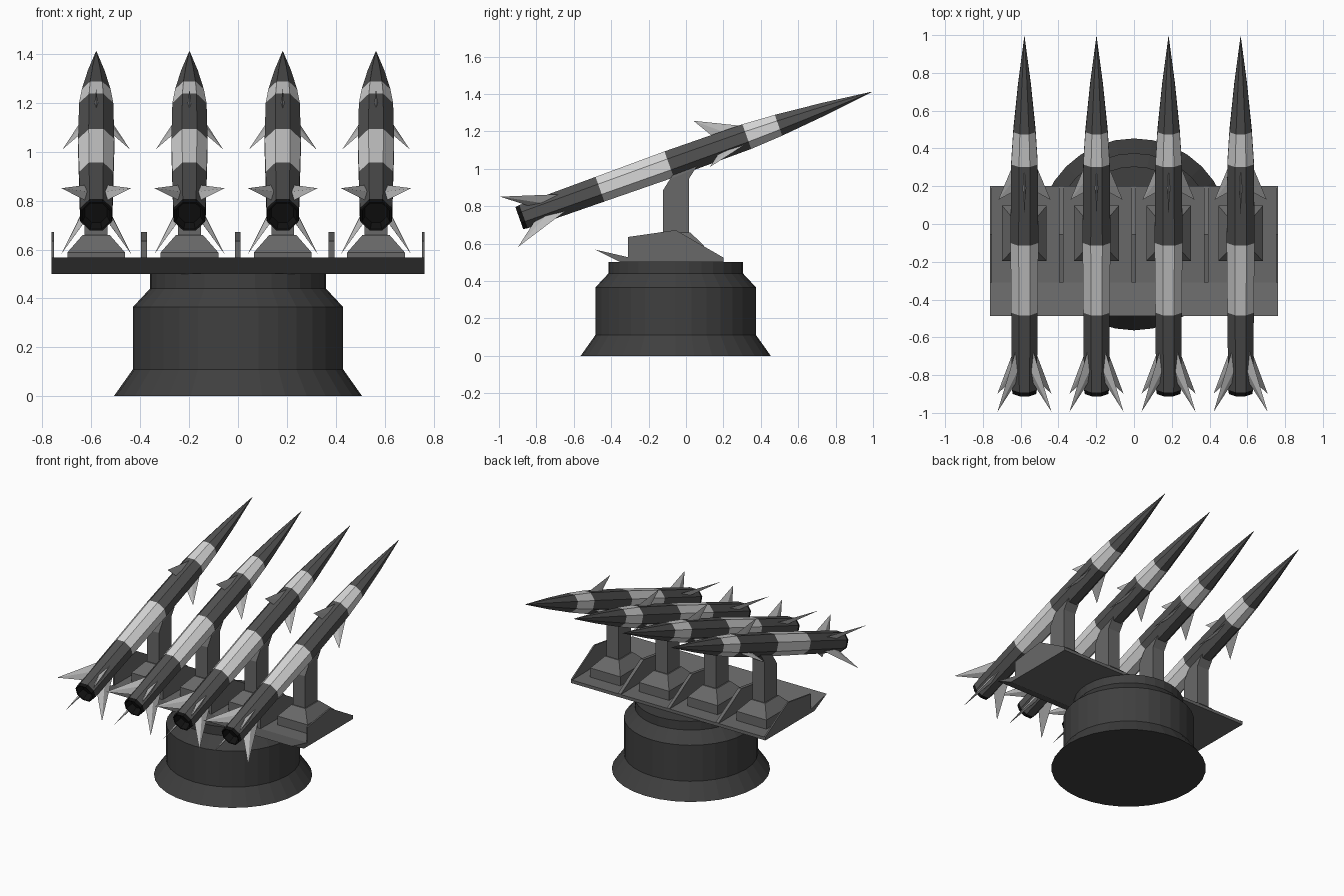
import bpy, bmesh, math

if "Cube" in bpy.data.objects:
    bpy.data.objects.remove(bpy.data.objects["Cube"])

def mat(name, v):
    m = bpy.data.materials.new(name)
    m.diffuse_color = (v, v, v, 1)
    m.use_nodes = True
    m.node_tree.nodes["Principled BSDF"].inputs["Base Color"].default_value = m.diffuse_color
    return m

BASE = mat("charcoal", 0.05)
DECK = mat("mid grey", 0.14)
DARK = mat("dark grey", 0.085)
LIGHT = mat("light grey", 0.68)
FIN = mat("fin grey", 0.5)
BLACK = mat("black", 0.006)

def make(name, verts, faces, mats, idx=None):
    me = bpy.data.meshes.new(name)
    me.from_pydata(verts, [], faces)
    for m in mats:
        me.materials.append(m)
    if idx:
        for p, i in zip(me.polygons, idx):
            p.material_index = i
    bm = bmesh.new()
    bm.from_mesh(me)
    bmesh.ops.recalc_face_normals(bm, faces=bm.faces)
    bm.to_mesh(me)
    bm.free()
    ob = bpy.data.objects.new(name, me)
    bpy.context.collection.objects.link(ob)
    return ob

def loft(rings, bands=None):
    """Skin a list of equal-size rings and cap both ends."""
    n = len(rings[0])
    verts = [v for r in rings for v in r]
    faces, idx = [], []
    for k in range(len(rings) - 1):
        for i in range(n):
            j = (i + 1) % n
            faces.append((k*n + i, k*n + j, (k+1)*n + j, (k+1)*n + i))
            idx.append(bands[k] if bands else 0)
    faces += [tuple(range(n)), tuple(range((len(rings)-1)*n, len(rings)*n))]
    idx += [bands[0], bands[-1]] if bands else [0, 0]
    return verts, faces, idx

def slab(name, profile, x0, x1, m):
    """Extrude a y-z profile between two x positions."""
    v, f, _ = loft([[(x, y, z) for y, z in profile] for x in (x0, x1)])
    return make(name, v, f, [m])

# Round turntable base
N = 32
rings = [[(r*math.cos(2*math.pi*i/N), -0.055 + r*math.sin(2*math.pi*i/N), z) for i in range(N)]
         for r, z in [(0.508, 0), (0.43, 0.11), (0.43, 0.365), (0.36, 0.44), (0.36, 0.502)]]
v, f, _ = loft(rings)
make("turntable_base", v, f, [BASE])

# Deck plate with raised front lip
slab("deck_plate", [(-0.487, 0.568), (-0.35, 0.50), (0.2, 0.50), (0.2, 0.522), (-0.31, 0.527)],
     -0.762, 0.762, DECK)

# Upright ribs dividing the deck
rib = [(-0.31, 0.51), (0.2, 0.51), (0.2, 0.525), (-0.055, 0.672), (-0.31, 0.635)]
for x0, x1 in [(-0.762, -0.752), (-0.396, -0.372), (-0.012, 0.01), (0.37, 0.394), (0.752, 0.762)]:
    slab("deck_rib", rib, x0, x1, DECK)

# Missile frame: x across, s along the axis from the tail, n normal to it
TILT = math.atan2(0.67, 1.87)
C, S = math.cos(TILT), math.sin(TILT)

def place(cx, x, s, n):
    return (cx + x, -0.88 + s*C - n*S, 0.74 + s*S + n*C)

# (s, radius); band colour of the section that follows: 0 dark, 1 light, 2 black
PROFILE = [(0.04, 0.045, 2), (-0.01, 0.056, 2), (-0.012, 0.062, 2), (0.012, 0.066, 0),
           (0.446, 0.070, 1), (0.839, 0.074, 0), (1.28, 0.070, 1), (1.46, 0.059, 0),
           (1.72, 0.034, 0), (1.988, 0.001, 0)]

def fins(name, cx, angles, root_r, front, rear, tip_s, tip_r, half):
    """Swept fins: diamond root tapering to a point."""
    verts, faces = [], []
    for a in angles:
        dx, dn = math.sin(a), math.cos(a)
        b = len(verts)
        mid = rear + (front - rear) * 0.4
        for s, r, t in [(front, root_r, 0), (mid, root_r, half), (rear, root_r, 0),
                        (mid, root_r, -half), (tip_s, tip_r, 0)]:
            verts.append(place(cx, dx*r + dn*t, s, dn*r - dx*t))
        faces += [(b, b+1, b+4), (b+1, b+2, b+4), (b+2, b+3, b+4), (b+3, b, b+4),
                  (b+3, b+2, b+1, b)]
    make(name, verts, faces, [FIN])

def rect(cx, hx, y0, y1, z0, z1=None):
    z1 = z0 if z1 is None else z1
    return [(cx-hx, y0, z0), (cx+hx, y0, z0), (cx+hx, y1, z1), (cx-hx, y1, z1)]

for k in range(4):
    cx = -0.58 + 0.3815*k
    # Stepped pedestal foot
    v, f, _ = loft([rect(cx, 0.118, -0.197, 0.097, 0.515), rect(cx, 0.118, -0.197, 0.097, 0.588),
                    rect(cx, 0.055, -0.13, 0.022, 0.66)])
    make("pedestal_foot", v, f, [DECK])
    # Column leaning forward into the missile belly
    v, f, _ = loft([rect(cx, 0.047, -0.123, 0.015, 0.62), rect(cx, 0.047, -0.123, 0.015, 0.885, 0.945),
                    rect(cx, 0.047, -0.085, 0.05, 0.945, 1.0), rect(cx, 0.04, -0.06, 0.075, 0.985, 1.035)])
    make("pedestal_column", v, f, [DECK])
    # Eight-sided striped body with recessed black nozzle
    rings = []
    for s, r, _ in PROFILE:
        R = r / math.cos(math.pi/8)
        rings.append([place(cx, R*math.cos(a), s, R*math.sin(a))
                      for a in [math.pi*(i + 0.5)/4 for i in range(8)]])
    v, f, idx = loft(rings, [p[2] for p in PROFILE[:-1]])
    make("missile_body", v, f, [DARK, LIGHT, BLACK], idx)
    # Four tail fins in an X, three forward fins in a Y
    fins("tail_fins", cx, [math.radians(a) for a in (45, 135, 225, 315)],
         0.06, 0.25, 0.06, -0.07, 0.202, 0.016)
    fins("forward_fin_top", cx, [0], 0.06, 1.28, 1.11, 1.04, 0.176, 0.008)
    fins("forward_fins_lower", cx, [math.radians(a) for a in (122, 238)],
         0.06, 1.28, 1.11, 1.04, 0.163, 0.008)
